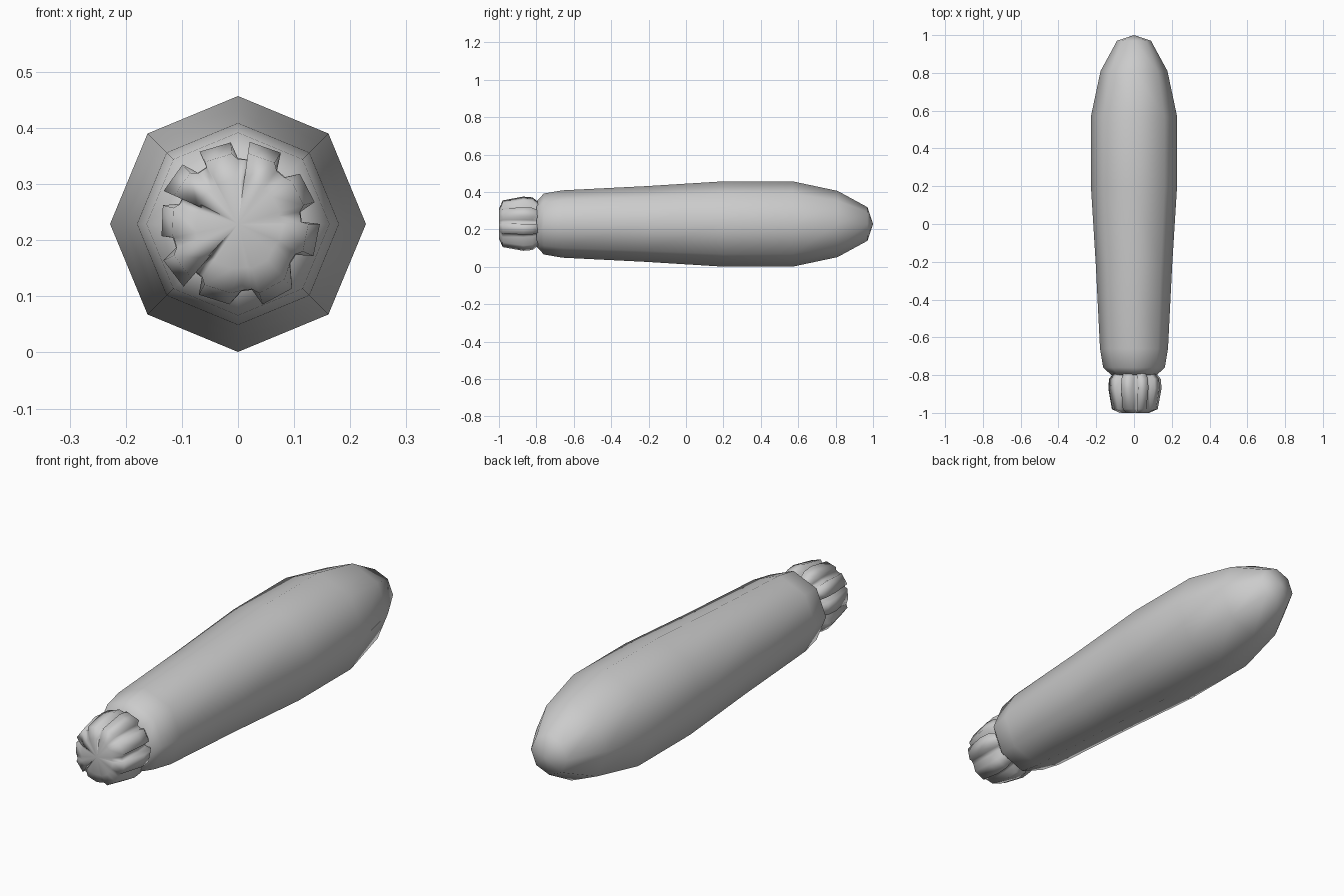
import bpy, bmesh, math

if "Cube" in bpy.data.objects:
    bpy.data.objects.remove(bpy.data.objects["Cube"])

CZ = 0.229  # height of the long axis


def loft(name, rings, front_tip, back_tip):
    """Skin a list of point rings along y, closing both ends to a centre point."""
    bm = bmesh.new()
    loops = [[bm.verts.new(p) for p in ring] for ring in rings]
    n = len(loops[0])
    for a, b in zip(loops, loops[1:]):
        for i in range(n):
            j = (i + 1) % n
            bm.faces.new((a[i], a[j], b[j], b[i]))
    for loop, y in ((loops[0], front_tip), (loops[-1], back_tip)):
        tip = bm.verts.new((0, y, CZ))
        for i in range(n):
            bm.faces.new((loop[i], loop[(i + 1) % n], tip))
    bmesh.ops.recalc_face_normals(bm, faces=bm.faces)
    for f in bm.faces:
        f.smooth = True
    mesh = bpy.data.meshes.new(name)
    bm.to_mesh(mesh)
    bm.free()
    obj = bpy.data.objects.new(name, mesh)
    bpy.context.collection.objects.link(obj)
    return obj


def point(angle, r, y):
    return (r * math.cos(angle), y, CZ + r * math.sin(angle))


# Eight-sided body, widest toward the blossom end
body_profile = [(-0.80, 0.12), (-0.76, 0.163), (-0.66, 0.18), (-0.22, 0.202),
                (0.20, 0.228), (0.57, 0.228), (0.81, 0.177), (0.97, 0.09)]
body = [[point(math.radians(45 * i), r, y) for i in range(8)]
        for y, r in body_profile]
loft("vegetable_body", body, -0.80, 1.0)

# Ribbed stem: nine uneven lobes, grooves deepening toward the body
lobes = [(70, 0.148), (27, 0.142), (-12, 0.146), (-62, 0.150), (-108, 0.144),
         (-143, 0.148), (-183, 0.138), (-216, 0.145), (-254, 0.146)]
stem_profile = [(-1.0, 0.55, 0.95), (-0.98, 0.86, 0.92), (-0.87, 1.0, 0.80),
                (-0.82, 0.97, 0.78), (-0.79, 0.80, 0.85), (-0.77, 0.70, 1.0)]
stem = []
for y, scale, groove in stem_profile:
    ring = []
    for a, r in lobes:
        for offset, k in ((12, 1.0), (-11, 1.0), (-16, groove), (-25, groove)):
            ring.append(point(math.radians(a + offset), r * scale * k, y))
    stem.append(ring)
loft("stem", stem, -1.0, -0.77)
